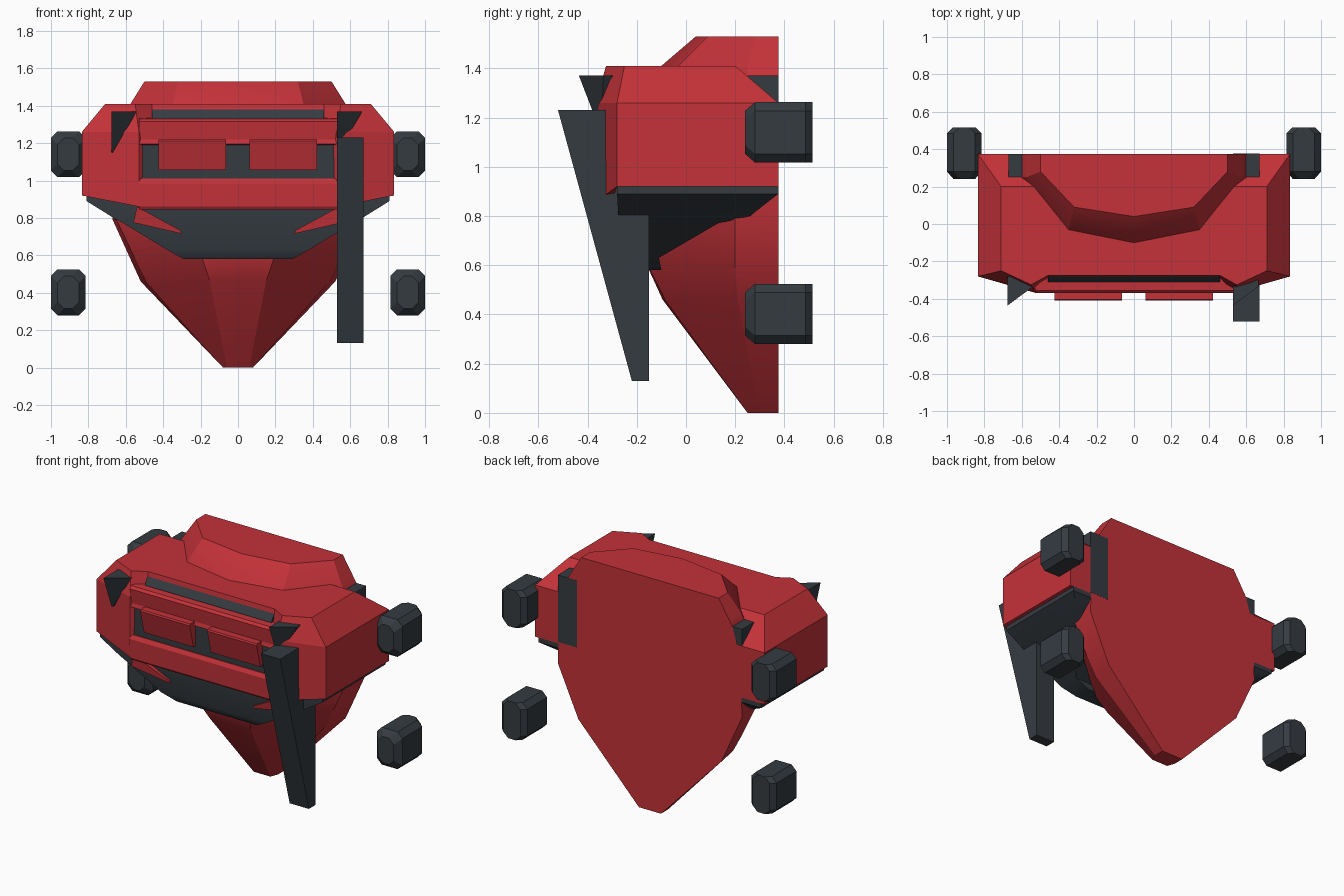
import bpy, bmesh, math

cube = bpy.data.objects.get("Cube")
if cube:
    bpy.data.objects.remove(cube, do_unlink=True)


def material(name, rgb):
    m = bpy.data.materials.new(name)
    m.use_nodes = True
    m.diffuse_color = (*rgb, 1)
    m.node_tree.nodes["Principled BSDF"].inputs["Base Color"].default_value = (*rgb, 1)
    return m


RED = material("red armour", (0.55, 0.032, 0.041))
DARK = material("dark grey", (0.035, 0.044, 0.053))


def loft(name, rings, mat, smooth=0):
    """Skin equal-length rings of points, cap both ends, smooth below an angle."""
    bm = bmesh.new()
    loops = [[bm.verts.new(p) for p in ring] for ring in rings]
    for a, b in zip(loops, loops[1:]):
        for i in range(len(a)):
            j = (i + 1) % len(a)
            bm.faces.new((a[i], a[j], b[j], b[i]))
    bm.faces.new(loops[0])
    bm.faces.new(loops[-1])
    bmesh.ops.recalc_face_normals(bm, faces=bm.faces)
    for f in bm.faces:
        f.smooth = smooth > 0
    for e in bm.edges:
        e.smooth = e.calc_face_angle(0) < math.radians(smooth)
    mesh = bpy.data.meshes.new(name)
    bm.to_mesh(mesh)
    bm.free()
    mesh.materials.append(mat)
    ob = bpy.data.objects.new(name, mesh)
    bpy.context.collection.objects.link(ob)


def mirrored(half):
    """Close a half ring of (x, y, z) points into a symmetric ring."""
    return list(half) + [(-x, y, z) for x, y, z in reversed(half) if x > 0]


def prism(name, profile, x0, x1, mat):
    """Extrude a (y, z) profile along x."""
    loft(name, [[(x, y, z) for y, z in profile] for x in (x0, x1)], mat)


def box(name, x0, x1, y0, y1, z0, z1, mat):
    prism(name, [(y0, z0), (y1, z0), (y1, z1), (y0, z1)], x0, x1, mat)


BACK = 0.375

# Torso: keel below, flat back, raised collar on top
torso = [
    (0.0, 0.08, (0.08, 0.30), (0.06, 0.25), 0.25),
    (0.46, 0.52, (0.49, 0.21), (0.15, -0.085), -0.095),
    (0.58, 0.575, (0.55, 0.2), (0.19, -0.145), -0.15),
    (0.79, 0.67, (0.65, 0.2), (0.28, -0.17), -0.18),
    (1.17, 0.66, (0.63, 0.24), (0.35, -0.1), -0.15),
    (1.37, 0.6, (0.6, 0.25), (0.36, -0.04), -0.12),
    (1.41, 0.575, (0.575, 0.25), (0.35, -0.03), -0.1),
    (1.53, 0.5, (0.5, 0.28), (0.32, 0.09), 0.04),
]
loft("torso", [mirrored([(xb, BACK, z), (*side, z), (*front, z), (0, yf, z)])
               for z, xb, side, front, yf in torso], RED, smooth=28)

# Chest: wide block with chamfered shoulders, notched front and dipping lower lip
chest = [
    (0.92, 0.86, 0.835, BACK, -0.28, (0.53, -0.362), (0.46, -0.3)),
    (1.26, 1.26, 0.835, BACK, -0.28, (0.53, -0.367), (0.46, -0.3)),
    (1.41, 1.41, 0.71, 0.2, -0.25, (0.55, -0.325), (0.46, -0.275)),
]
loft("chest", [mirrored([(w, yb, z), (w, yc, z), (*a, zf), (*b, zf)])
               for z, zf, w, yb, yc, a, b in chest], RED)

# Abdomen: dark wedge under the chest, rounded at the bottom
abdomen = [
    (0.925, 0.81, BACK, -0.28),
    (0.89, 0.81, BACK, -0.28),
    (0.8, 0.665, 0.26, -0.275),
    (0.77, 0.61, 0.13, -0.272),
    (0.63, 0.38, -0.11, -0.255),
    (0.58, 0.29, -0.1, -0.22),
]
loft("abdomen", [mirrored([(w, yb, z), (w, yf, z)])
                 for z, w, yb, yf in abdomen], DARK, smooth=40)

# Grille panel, bumpers, window slit and headlights
box("grille", -0.53, 0.53, -0.348, -0.25, 0.87, 1.3, DARK)
prism("upper_bumper", [(-0.27, 1.19), (-0.35, 1.19), (-0.365, 1.195), (-0.358, 1.22),
                       (-0.37, 1.315), (-0.355, 1.33), (-0.27, 1.335)], -0.53, 0.53, RED)
prism("lower_bumper", [(-0.25, 0.845), (-0.355, 0.845), (-0.365, 0.86), (-0.37, 0.985),
                       (-0.355, 1.01), (-0.25, 1.01)], -0.53, 0.53, RED)
prism("window_slit", [(-0.31, 1.3), (-0.31, 1.337), (-0.28, 1.38),
                      (-0.24, 1.38), (-0.24, 1.3)], -0.46, 0.46, DARK)
for side, x0 in (("right", -0.425), ("left", 0.062)):
    prism(side + "_headlight", [(-0.33, 1.055), (-0.37, 1.055), (-0.41, 1.21),
                                (-0.405, 1.22), (-0.33, 1.22)], x0, x0 + 0.36, RED)

for side, s in (("right", -1), ("left", 1)):
    # Slanted fins below the bumper
    fin = [(0.54, 0.86), (0.56, 0.775), (0.3, 0.715), (0.31, 0.735)]
    depth = [-0.32, -0.31, -0.275, -0.28]
    loft(side + "_fin", [[(s * x, y + d, z) for (x, z), y in zip(fin, depth)]
                         for d in (0, 0.06)], RED)
    # Back strips beside the collar, flush with the back
    box(side + "_back_strip", s * 0.53, s * 0.67, 0.25, BACK + s * 0.001, 0.93, 1.37, DARK)
    # Wheels with chamfered edges
    for level, z in (("upper", 1.14), ("lower", 0.402)):
        rings = []
        for y, kx, kz in ((0.515, 0.03, 0), (0.485, 0, 0), (0.28, 0, 0), (0.24, 0.035, 0.035)):
            w, h, c = 0.0925 - kx, 0.1225 - kz, 0.035
            octagon = [(w, h - c), (w - c, h), (c - w, h), (-w, h - c),
                       (-w, c - h), (c - w, -h), (w - c, -h), (w, c - h)]
            rings.append([(s * 0.9075 + x, y, z + dz) for x, dz in octagon])
        loft(f"{side}_{level}_wheel", rings, DARK)

# Small horns on the shoulders, both pointing the same way
for side, x in (("right", -0.675), ("left", 0.53)):
    loft(side + "_horn", [
        [(x, -0.435, 1.37), (x + 0.135, -0.335, 1.37), (x + 0.135, -0.3, 1.37), (x, -0.28, 1.37)],
        [(x, -0.35, 1.15), (x + 0.005, -0.345, 1.15), (x + 0.005, -0.3, 1.15), (x, -0.28, 1.15)]],
        DARK)

# Tapered blade hanging on the left
prism("blade", [(-0.52, 1.23), (-0.22, 0.13), (-0.15, 0.13), (-0.15, 1.23)],
      0.53, 0.67, DARK)
